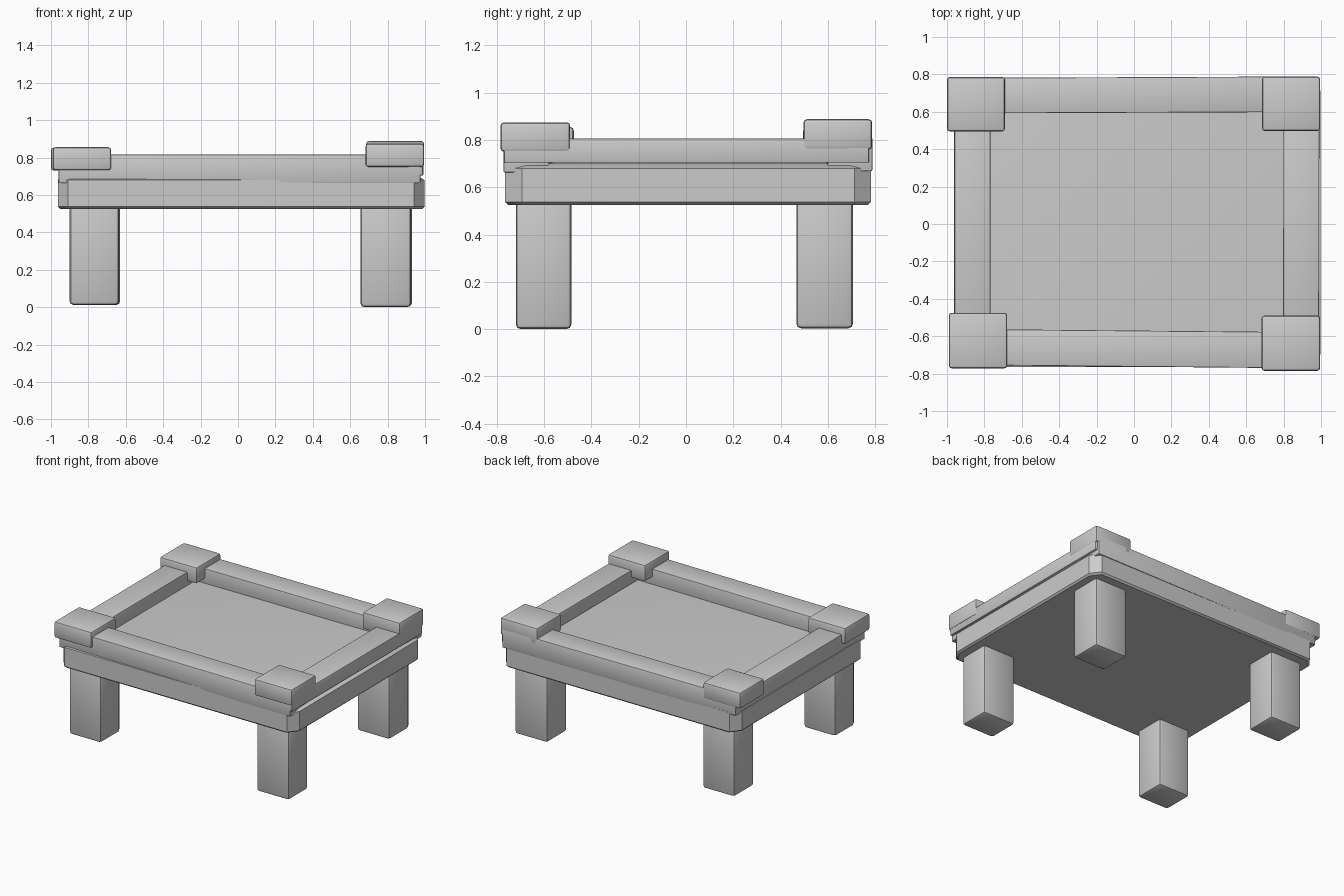
import bpy, bmesh
from mathutils import Vector

if "Cube" in bpy.data.objects:
    bpy.data.objects.remove(bpy.data.objects["Cube"])


def finish(name, bm, bevel, segments=2):
    bmesh.ops.recalc_face_normals(bm, faces=bm.faces)
    if bevel:
        bmesh.ops.bevel(bm, geom=bm.edges[:], offset=bevel, segments=segments,
                        profile=0.5, affect='EDGES')
    mesh = bpy.data.meshes.new(name)
    bm.to_mesh(mesh)
    bm.free()
    obj = bpy.data.objects.new(name, mesh)
    bpy.context.collection.objects.link(obj)
    return obj


def box(name, x, y, z, bevel, skew=(0, 0), taper=0):
    """Bevelled box from ranges; skew slides y along x, or x along y."""
    bm = bmesh.new()
    bmesh.ops.create_cube(bm, size=1)
    for v in bm.verts:
        a, b, c = v.co
        t = 1 - taper * (0.5 - c)
        v.co = Vector(((x[0] + x[1]) / 2 + a * (x[1] - x[0]) * t + skew[0] * b,
                       (y[0] + y[1]) / 2 + b * (y[1] - y[0]) * t + skew[1] * a,
                       (z[0] + z[1]) / 2 + c * (z[1] - z[0])))
    return finish(name, bm, bevel)


def octagon(x0, x1, y0, y1, cx, cy):
    return [(x0 + cx, y0), (x1 - cx, y0), (x1, y0 + cy), (x1, y1 - cy),
            (x1 - cx, y1), (x0 + cx, y1), (x0, y1 - cy), (x0, y0 + cy)]


# Table slab: corner-cut plan with softened upper and lower rims
bm = bmesh.new()
rings = []
for inset, z in ((0.012, 0.525), (0.0, 0.537), (0.0, 0.68), (0.03, 0.697), (0.06, 0.70)):
    pts = octagon(-0.963 + inset, 0.997 - inset, -0.765 + inset, 0.782 - inset, 0.055, 0.07)
    rings.append([bm.verts.new((px, py, z)) for px, py in pts])
for lo, hi in zip(rings, rings[1:]):
    for i in range(8):
        j = (i + 1) % 8
        bm.faces.new((lo[i], lo[j], hi[j], hi[i]))
bm.faces.new(rings[0][::-1])
bm.faces.new(rings[-1])
finish("table_slab", bm, 0)

# Legs
for name, x, y, z0 in (
        ("front_left_leg", (-0.90, -0.637), (-0.72, -0.485), 0.012),
        ("front_right_leg", (0.655, 0.925), (-0.72, -0.485), 0.0),
        ("back_left_leg", (-0.895, -0.63), (0.467, 0.707), 0.012),
        ("back_right_leg", (0.66, 0.93), (0.467, 0.707), 0.003)):
    box(name, x, y, (z0, 0.60), 0.02)

# Rim rails, slightly crooked
box("front_rail", (-0.96, 0.975), (-0.763, -0.570), (0.663, 0.815), 0.006, (0, -0.018))
box("back_rail", (-0.96, 0.975), (0.595, 0.785), (0.668, 0.81), 0.006, (0, 0.008))
box("left_rail", (-0.96, -0.768), (-0.75, 0.77), (0.665, 0.80), 0.006)
box("right_rail", (0.798, 0.990), (-0.77, 0.775), (0.704, 0.807), 0.006, (0.002, 0))

# Corner caps
for name, x, y, z in (
        ("front_left_cap", (-0.99, -0.678), (-0.772, -0.475), (0.732, 0.855)),
        ("front_right_cap", (0.682, 0.995), (-0.785, -0.49), (0.75, 0.875)),
        ("back_left_cap", (-1.0, -0.69), (0.495, 0.786), (0.73, 0.853)),
        ("back_right_cap", (0.685, 0.995), (0.497, 0.788), (0.76, 0.888))):
    box(name, x, y, z, 0.015)

# Smooth the rounded edges, keep the flat faces crisp
for obj in bpy.context.collection.objects:
    obj.select_set(True)
    bpy.context.view_layer.objects.active = obj
bpy.ops.object.shade_smooth_by_angle(angle=0.6)
